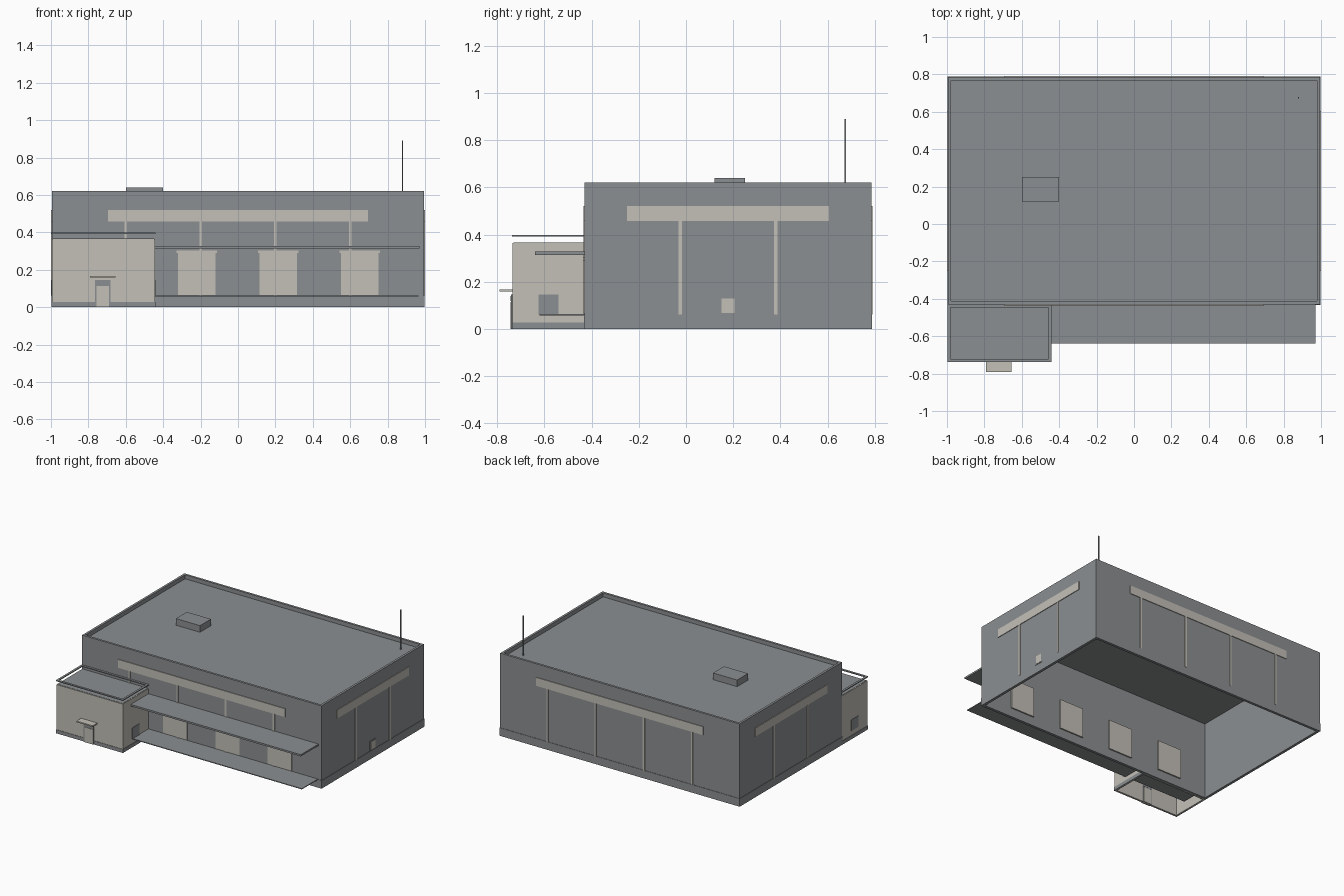
import bpy
import bmesh

cube = bpy.data.objects.get("Cube")
if cube:
    bpy.data.objects.remove(cube, do_unlink=True)


def material(name, rgb):
    m = bpy.data.materials.new(name)
    m.use_nodes = True
    m.diffuse_color = (*rgb, 1)
    m.node_tree.nodes["Principled BSDF"].inputs["Base Color"].default_value = (*rgb, 1)
    return m


GREY = material("slate grey", (0.26, 0.275, 0.285))
BEIGE = material("warm beige", (0.55, 0.525, 0.475))


def finish(name, bm, mat):
    bmesh.ops.recalc_face_normals(bm, faces=bm.faces)
    mesh = bpy.data.meshes.new(name)
    bm.to_mesh(mesh)
    bm.free()
    mesh.materials.append(mat)
    obj = bpy.data.objects.new(name, mesh)
    bpy.context.collection.objects.link(obj)
    return obj


def box(name, x, y, z, mat):
    """Box from (low, high) ranges on each axis."""
    bm = bmesh.new()
    bmesh.ops.create_cube(bm, size=1)
    for v in bm.verts:
        v.co = [(r[0] + r[1]) / 2 + c * (r[1] - r[0]) for r, c in zip((x, y, z), v.co)]
    return finish(name, bm, mat)


def ring(name, x, y, z, t, mat):
    """Hollow rectangle of walls, t thick, open above and below."""
    bm = bmesh.new()
    loops = []
    for inset in (0, t):
        for h in z:
            a, b, c, d = x[0] + inset, x[1] - inset, y[0] + inset, y[1] - inset
            loops.append([bm.verts.new((px, py, h)) for px, py in ((a, c), (b, c), (b, d), (a, d))])
    outer_low, outer_top, inner_low, inner_top = loops
    for p, q in ((outer_low, outer_top), (outer_top, inner_top),
                 (inner_top, inner_low), (inner_low, outer_low)):
        for i in range(4):
            j = (i + 1) % 4
            bm.faces.new((p[i], p[j], q[j], q[i]))
    return finish(name, bm, mat)


# Main hall: open-bottomed walls with a parapet, sunken roof and plinth
X, FRONT, BACK, TOP = 0.995, -0.43, 0.785, 0.62
ring("hall_walls", (-X, X), (FRONT, BACK), (0, TOP), 0.017, GREY)
box("hall_roof", (-0.98, 0.98), (-0.415, 0.77), (0.58, 0.59), GREY)
ring("hall_plinth", (-X - 0.003, X + 0.003), (FRONT - 0.003, BACK + 0.003), (0, 0.06), 0.005, GREY)
box("roof_unit", (-0.6, -0.4), (0.12, 0.25), (0.59, 0.64), GREY)
box("antenna", (0.877, 0.883), (0.672, 0.678), (0.59, 0.89), GREY)

# High strip windows with slim uprights on all four sides
BAND, POST, OUT, POST_W = (0.457, 0.52), (0.06, 0.457), 0.005, 0.007
for side, y in (("front", (FRONT - OUT, FRONT)), ("back", (BACK, BACK + OUT))):
    box(side + "_strip_window", (-0.695, 0.695), y, BAND, BEIGE)
    for i, x in enumerate((-0.6, -0.2, 0.2, 0.6)):
        box(f"{side}_upright_{i}", (x - POST_W, x + POST_W), y, POST, BEIGE)
for side, x in (("left", (X, X + OUT)), ("right", (-X - OUT, -X))):
    box(side + "_strip_window", x, (-0.25, 0.605), BAND, BEIGE)
    for i, y in enumerate((-0.025, 0.38)):
        box(f"{side}_upright_{i}", x, (y - POST_W, y + POST_W), POST, BEIGE)

# Front windows set through the wall, with frames and lintels
for i in range(4):
    x = -0.655 + i * 0.435
    box(f"window_{i}", (x - 0.1, x + 0.1), (FRONT - 0.004, FRONT + 0.027), (0.066, 0.29), BEIGE)
    ledge = (x - 0.108, x + 0.108)
    box(f"window_lintel_{i}", ledge, (FRONT - 0.007, FRONT), (0.29, 0.303), BEIGE)

# Awning and low platform along the front
box("awning", (-0.97, 0.97), (-0.64, FRONT), (0.314, 0.327), GREY)
box("platform", (-0.965, 0.965), (-0.62, FRONT), (0.057, 0.063), GREY)

# Small side hatch
box("hatch_frame", (X - 0.022, X + 0.003), (0.143, 0.212), (0.063, 0.135), GREY)
box("hatch", (X - 0.024, X + 0.005), (0.15, 0.205), (0.068, 0.129), BEIGE)

# Entrance annex: walls, base, roof and floating rail
AX, AY = (-0.995, -0.443), (-0.735, FRONT)
ring("annex_walls", AX, AY, (0, 0.365), 0.012, BEIGE)
box("annex_roof", (-0.99, -0.448), (-0.73, FRONT), (0.355, 0.367), GREY)
ring("annex_base", (-0.998, -0.44), (-0.738, FRONT), (0, 0.027), 0.008, GREY)
ring("annex_rail", (-0.998, -0.44), (-0.738, FRONT), (0.391, 0.398), 0.016, GREY)
for side, x in (("left", AX[1]), ("right", AX[0])):
    box(f"annex_{side}_window", (x - 0.003, x + 0.003), (-0.625, -0.54), (0.062, 0.145), GREY)

# Entrance door with frame, transom and canopy
box("door_frame", (-0.765, -0.682), (-0.741, -0.72), (0, 0.145), GREY)
box("door", (-0.757, -0.69), (-0.744, -0.717), (0, 0.113), BEIGE)
box("door_transom", (-0.757, -0.69), (-0.743, -0.719), (0.119, 0.139), GREY)
box("door_canopy", (-0.79, -0.655), (-0.79, AY[0]), (0.158, 0.167), BEIGE)
